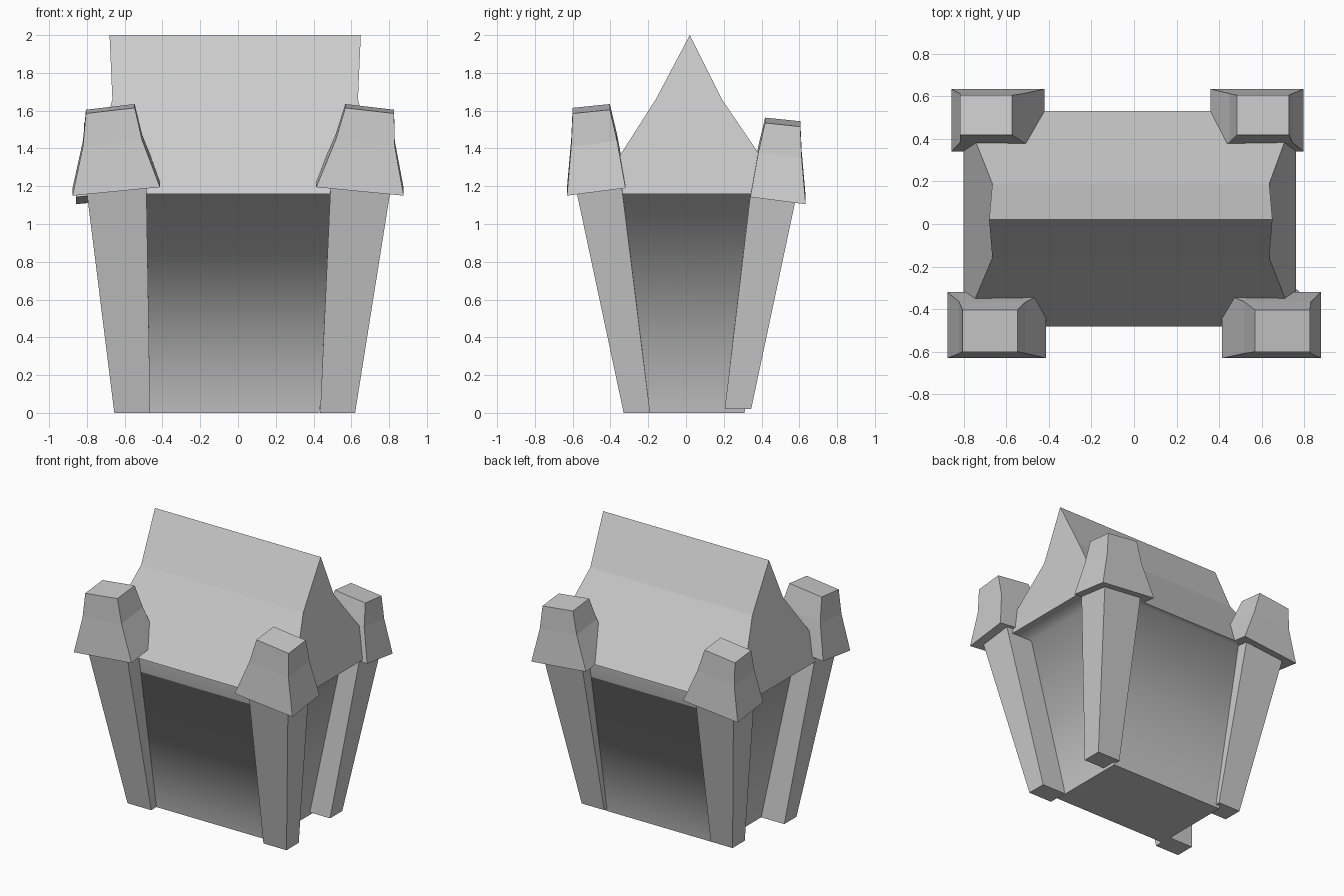
import bpy

if "Cube" in bpy.data.objects:
    bpy.data.objects.remove(bpy.data.objects["Cube"])


def loft(name, rings, skip=(), smooth=False):
    """Solid through rings with equal point counts; skip leaves faces open."""
    n = len(rings[0])
    verts = [p for ring in rings for p in ring]
    faces = [tuple(reversed(range(n)))]
    for r in range(len(rings) - 1):
        a, b = r * n, (r + 1) * n
        faces += [(a + i, a + (i + 1) % n, b + (i + 1) % n, b + i) for i in range(n)]
    faces.append(tuple(range(len(verts) - n, len(verts))))
    faces = [f for i, f in enumerate(faces) if i not in skip]
    mesh = bpy.data.meshes.new(name)
    mesh.from_pydata(verts, [], faces)
    obj = bpy.data.objects.new(name, mesh)
    bpy.context.collection.objects.link(obj)
    bpy.context.view_layer.objects.active = obj
    obj.select_set(True)
    bpy.ops.object.mode_set(mode='EDIT')
    bpy.ops.mesh.select_all(action='SELECT')
    bpy.ops.mesh.normals_make_consistent(inside=False)
    bpy.ops.object.mode_set(mode='OBJECT')
    obj.select_set(False)
    if smooth:  # smooth sides, crisp bottom outline and corners
        mesh.shade_smooth()
        for e in mesh.edges:
            a, b = e.vertices
            e.use_edge_sharp = max(a, b) < n or a // n != b // n
    return obj


def ring(xo, xi, yo, yi, z, rise_x=0.0, rise_y=0.0):
    """Rectangle from outer to inner corner, rising towards the inside."""
    return [(xo, yo, z), (xi, yo, z + rise_x),
            (xi, yi, z + rise_x + rise_y), (xo, yi, z + rise_y)]


# Tapered house walls with the soffit under the eaves, open towards the roof
loft("walls", [ring(-0.47, 0.43, -0.27, 0.31, 0.0),
               ring(-0.64, 0.60, -0.445, 0.495, 1.16),
               ring(-0.80, 0.76, -0.48, 0.53, 1.16)], skip=(9,), smooth=True)

# Steep roof with flared eaves, open below: (y, z, left x, right x)
profile = [(-0.48, 1.16, -0.80, 0.76), (0.53, 1.16, -0.80, 0.76),
           (0.19, 1.66, -0.665, 0.635), (0.02, 2.0, -0.68, 0.65),
           (-0.16, 1.66, -0.665, 0.635)]
loft("roof", [[(l, y, z) for y, z, l, r in profile],
              [(r, y, z) for y, z, l, r in profile]], skip=(1,))

# Tilted cap sections: outer x, inner x, outer y, inner y, z, rises, lean
cap = [(0.876, 0.413, 0.63, 0.32, 1.15, 0.045, 0.04, 0.0),
       (0.825, 0.512, 0.608, 0.365, 1.41, 0.035, 0.03, 0.4),
       (0.815, 0.557, 0.60, 0.403, 1.585, 0.03, 0.02, 1.0)]
# Corner towers. Post: bottom and top outer/inner x.
# Cap: x sign, y sign, scale, x shift, y shift, z shift, lean of the top in x
towers = {
    "front_left": ((-0.655, -0.465, -0.80, -0.485), (-1, -1, 1.0, 0.0, 0.0, 0.0, 0.01)),
    "front_right": ((0.62, 0.435, 0.805, 0.49), (1, -1, 1.0, 0.001, 0.0, 0.0, 0.01)),
    "back_left": ((-0.615, -0.44, -0.785, -0.48), (-1, 1, 0.945, -0.03, 0.038, 0.018, -0.016)),
    "back_right": ((0.595, 0.415, 0.735, 0.43), (1, 1, 0.945, -0.031, 0.038, 0.018, -0.012)),
}
for corner, (post, (sx, sy, s, dx, dy, dz, lean)) in towers.items():
    bo, bi, to, ti = post
    yo, yi, z0 = (0.345, 0.205, 0.02) if sy > 0 else (-0.33, -0.19, 0.0)
    sections = [ring(sx * a * s + dx + k * lean, sx * b * s + dx + k * lean,
                     sy * c * s + dy, sy * d * s + dy, z * s + dz, rx * s, ry * s)
                for a, b, c, d, z, rx, ry, k in cap]
    # Post top meets the tilted underside of the cap
    p, q, _, r = sections[0]
    top = [(x, y, p[2] + (q[2] - p[2]) * (x - p[0]) / (q[0] - p[0])
            + (r[2] - p[2]) * (y - p[1]) / (r[1] - p[1]))
           for x, y, _ in ring(to, ti, sy * 0.578, sy * 0.34, 0)]
    loft(corner + "_tower", [ring(bo, bi, yo, yi, z0), top] + sections)
